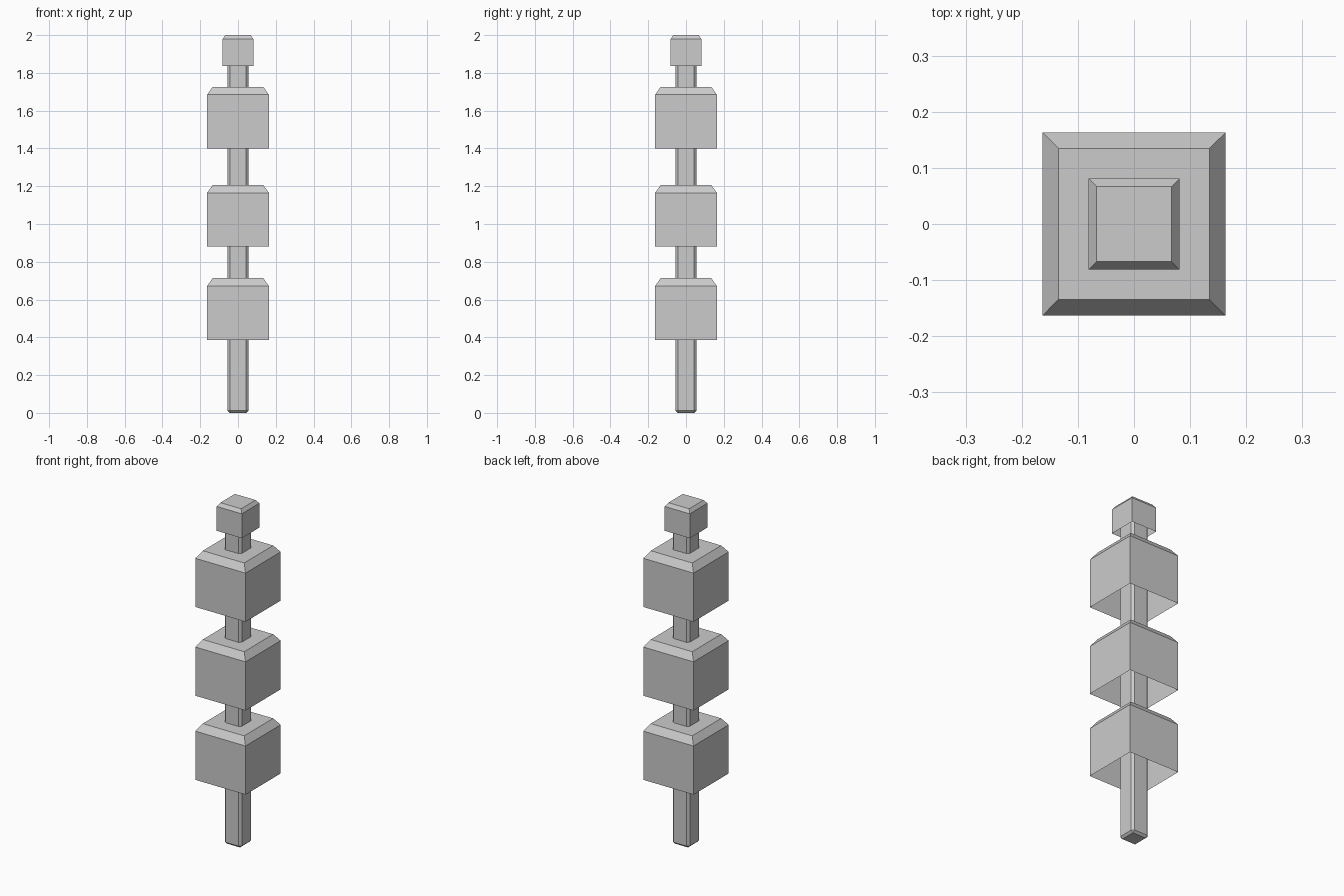
import bpy
import bmesh

cube = bpy.data.objects.get("Cube")
if cube:
    bpy.data.objects.remove(cube, do_unlink=True)

grey = bpy.data.materials.new("plain grey")
grey.use_nodes = True
colour = (0.6, 0.6, 0.6, 1)
grey.diffuse_color = colour
grey.node_tree.nodes["Principled BSDF"].inputs["Base Color"].default_value = colour


def add_part(name, half, bottom, top, edit):
    """Square box from bottom to top, shaped further by edit(bm)."""
    bm = bmesh.new()
    bmesh.ops.create_cube(bm, size=2)
    for v in bm.verts:
        v.co.x *= half
        v.co.y *= half
        v.co.z = top if v.co.z > 0 else bottom
    edit(bm)
    mesh = bpy.data.meshes.new(name)
    bm.to_mesh(mesh)
    bm.free()
    mesh.materials.append(grey)
    obj = bpy.data.objects.new(name, mesh)
    bpy.context.collection.objects.link(obj)


def add_block(name, half, bottom):
    """Hollow cube, open underneath, with a chamfered top rim."""
    top = bottom + 2 * half

    def edit(bm):
        base = [f for f in bm.faces if f.normal.z < -0.5]
        bmesh.ops.delete(bm, geom=base, context='FACES_ONLY')
        cap = [f for f in bm.faces if f.normal.z > 0.5]
        bmesh.ops.inset_region(bm, faces=cap, thickness=half / 4)
        inner = set(cap[0].verts)
        for v in bm.verts:
            if v.co.z > top - half and v not in inner:
                v.co.z -= half / 4

    add_part(name, half, bottom, top, edit)


def bevel_all(bm):
    bmesh.ops.bevel(bm, geom=bm.edges[:], offset=0.012, segments=1,
                    affect='EDGES', profile=0.5)


# Central rod, running up into the head
add_part("shaft", 0.055, 0, 1.93, bevel_all)

# Three large blocks and the small head
for name, bottom in (("lower_block", 0.387), ("middle_block", 0.88),
                     ("upper_block", 1.4)):
    add_block(name, 0.163, bottom)
add_block("head_block", 0.0815, 1.837)
